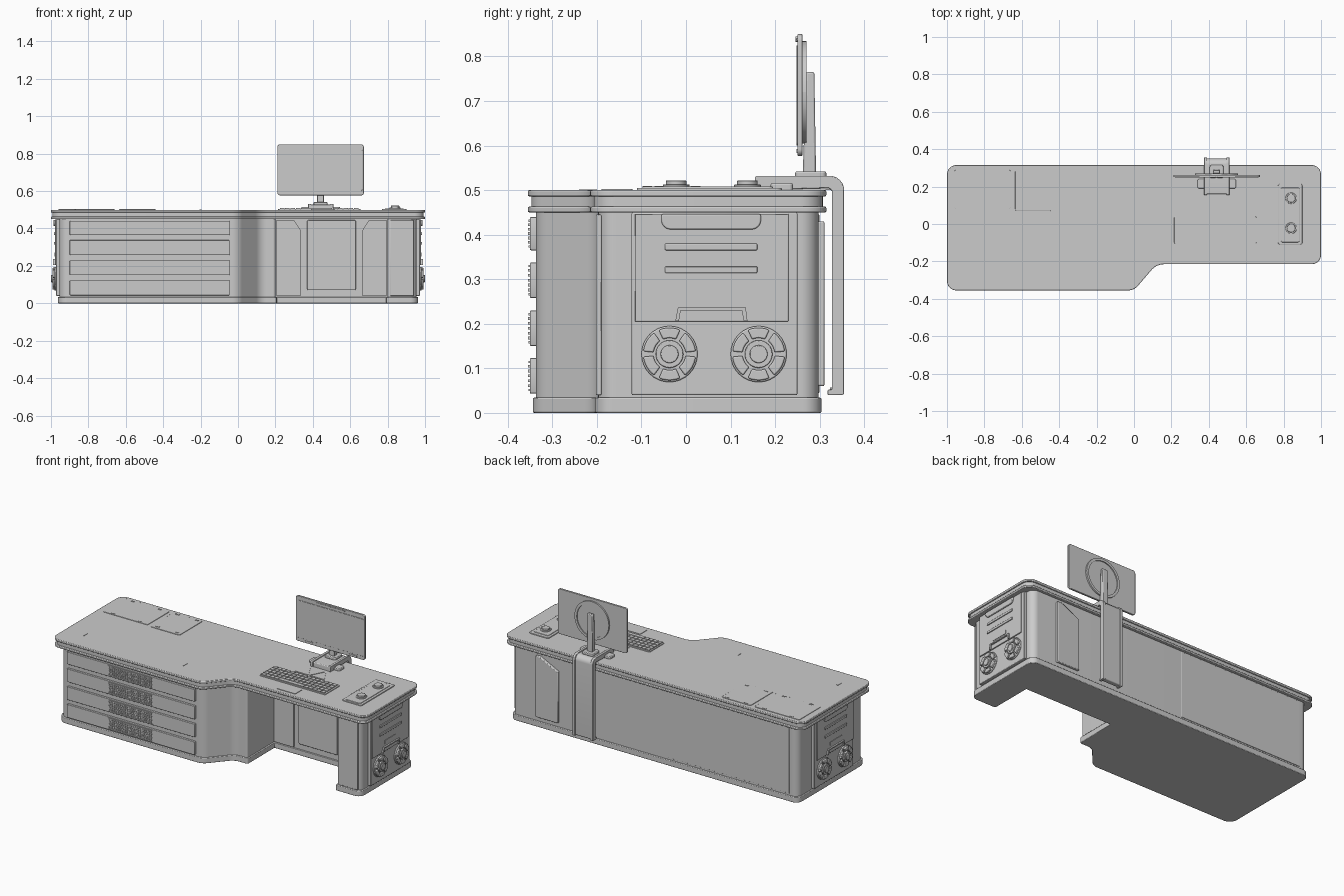
import bpy, bmesh, math
from mathutils import Vector

if "Cube" in bpy.data.objects:
    bpy.data.objects.remove(bpy.data.objects["Cube"])

AX = {'x': lambda u, v, w: (w, u, v), 'y': lambda u, v, w: (u, w, v), 'z': lambda u, v, w: (u, v, w)}


def rounded(pts, radii, seg=6):
    """Round the corners of a polygon with quadratic arcs."""
    if not isinstance(radii, (list, tuple)):
        radii = [radii] * len(pts)
    out, n = [], len(pts)
    for i, r in enumerate(radii):
        p = Vector(pts[i])
        if r == 0:
            out.append(tuple(p))
            continue
        da = (Vector(pts[i - 1]) - p).normalized()
        db = (Vector(pts[(i + 1) % n]) - p).normalized()
        half = da.angle(db) / 2
        c = p + (da + db).normalized() * r / math.sin(half)
        a, b = p + da * r / math.tan(half) - c, p + db * r / math.tan(half) - c
        for k in range(seg + 1):
            t = k / seg
            out.append(tuple(c + (a.lerp(b, t)).normalized() * r))
    return out


def rect(u0, u1, v0, v1):
    return [(u0, v0), (u1, v0), (u1, v1), (u0, v1)]


def circle(u, v, r, n=32):
    return [(u + r * math.cos(2 * math.pi * i / n), v + r * math.sin(2 * math.pi * i / n)) for i in range(n)]


def sector(u, v, r0, r1, a0, a1, n=6):
    arc = [a0 + (a1 - a0) * i / n for i in range(n + 1)]
    return [(u + r1 * math.cos(a), v + r1 * math.sin(a)) for a in arc] + \
           [(u + r0 * math.cos(a), v + r0 * math.sin(a)) for a in reversed(arc)]


def prisms(name, items, axis='z', bevel=0):
    """One object made of extruded outlines: items = [(outline, low, high), ...]."""
    bm = bmesh.new()
    for pts, w0, w1 in items:
        lo = [bm.verts.new(AX[axis](u, v, w0)) for u, v in pts]
        hi = [bm.verts.new(AX[axis](u, v, w1)) for u, v in pts]
        bm.faces.new(lo)
        bm.faces.new(hi)
        for i in range(len(pts)):
            j = (i + 1) % len(pts)
            bm.faces.new((lo[i], lo[j], hi[j], hi[i]))
    bmesh.ops.recalc_face_normals(bm, faces=bm.faces)
    for f in bm.faces:
        f.smooth = True
    for e in bm.edges:
        e.smooth = e.calc_face_angle(3.0) < math.radians(30)
    me = bpy.data.meshes.new(name)
    bm.to_mesh(me)
    bm.free()
    ob = bpy.data.objects.new(name, me)
    bpy.context.collection.objects.link(ob)
    if bevel:
        m = ob.modifiers.new("edge", 'BEVEL')
        m.width, m.segments, m.limit_method, m.angle_limit = bevel, 2, 'ANGLE', math.radians(50)
    return ob


# Desk top: two slabs with an inset band between them
def top_outline(d):
    p = [(-1 + d, -.355 + d), (0, -.355 + d), (.12, -.215 + d), (1 - d, -.215 + d), (1 - d, .315 - d), (-1 + d, .315 - d)]
    return rounded(p, [.05, .07, .09, .05, .05, .05], 8)


prisms("desk_top", [(top_outline(0), .486, .5)], bevel=.003)
prisms("desk_top_band", [(top_outline(.008), .46, .488)])
prisms("desk_top_lower", [(top_outline(0), .45, .463)], bevel=.003)


# Cabinet body with knee space, plus plinth
def body_outline(d):
    p = [(-.955 - d, -.337 - d), (0, -.337 - d), (.12, -.197 - d), (.2 + d, -.197 - d), (.2 + d, .06 - d),
         (.8 - d, .06 - d), (.8 - d, -.197 - d), (.955 + d, -.197 - d), (.955 + d, .297 + d), (-.955 - d, .297 + d)]
    return rounded(p, [.05, .07, .07, .012, 0, 0, .012, .04, .04, .04], 8)


prisms("cabinet_body", [(body_outline(0), .03, .452)])
prisms("plinth", [(body_outline(.007), 0, .034)], bevel=.003)

# Knee space panels
prisms("knee_panel", [(rounded(rect(.37, .63, .07, .445), .008), .048, .062)], 'y', .003)
prisms("knee_side_panels", [([(.205, .04), (.335, .04), (.335, .39), (.3, .445), (.205, .445)], .05, .062),
                            ([(.665, .04), (.795, .04), (.795, .445), (.7, .445), (.665, .39)], .05, .062)], 'y')
prisms("pod_front_panel", [(rect(.815, .94, .04, .445), -.202, -.19)], 'y', .002)

# Drawers with perforated grilles and pull slots
drawers, studs, pulls = [], [], []
for z0, z1 in ((.043, .123), (.15, .23), (.258, .338), (.365, .44)):
    drawers.append((rounded(rect(-.9, -.045, z0, z1), .004, 2), -.35, -.33))
    pulls.append((rect(-.62, -.33, z0 + .006, z0 + .011), -.354, -.345))
    pulls.append((rect(-.62, -.33, z1 - .011, z1 - .006), -.354, -.345))
    for r in range(5):
        for c in range(20):
            u = -.613 + c * .0145 + (r % 2) * .004
            v = z0 + .018 + r * (z1 - z0 - .036) / 4
            studs.append((rect(u - .004, u + .004, v - .003, v + .003), -.3545, -.345))
prisms("drawer_fronts", drawers, 'y', .002)
prisms("drawer_pulls", pulls, 'y')
prisms("drawer_grille_studs", studs, 'y')


# End panels with slots, handle and two vent wheels
def end_unit(side, s, dy):
    def add(name, outlines, x0, x1, bevel=0):
        items = [([(u + dy, v) for u, v in o], s * x0, s * x1) for o in outlines]
        prisms(side + "_" + name, items, 'x', bevel)

    add("end_panel", [rect(-.122, .25, .04, .45)], .94, .973, .003)
    add("upper_panel", [rect(-.115, .23, .205, .447)], .965, .979, .002)
    add("hood", [rounded([(-.055, .446), (-.055, .412), (.168, .412), (.168, .446)], [0, .02, .02, 0])], .97, .986, .003)
    add("slot_bars", [rect(-.047, .16, z, z + .015) for z in (.365, .314)], .97, .984, .002)
    add("label_plate", [rect(0, .107, .25, .272)], .97, .982)
    add("bracket", [[(-.024, .206), (-.016, .206), (-.012, .23), (.125, .23), (.13, .206), (.138, .206),
                     (.134, .237), (-.018, .237)]], .97, .988)
    for k, y in enumerate((-.037, .163)):
        wheel = f"vent_wheel_{k}_"
        add(wheel + "dish", [circle(y, .132, .063)], .965, .981, .003)
        add(wheel + "blades", [sector(y, .132, .036, .059, math.radians(60 * i + 6), math.radians(60 * i + 54))
                               for i in range(6)], .975, .991, .003)
        add(wheel + "hub", [circle(y, .132, .031)], .975, .993, .002)
        add(wheel + "cap", [circle(y, .132, .02)], .99, .999, .002)


end_unit("right", 1, 0)
end_unit("left", -1, -.085)

# Back panels
prisms("back_hatch", [([(.64, .06), (.79, .06), (.79, .43), (.76, .43), (.64, .37)], .29, .311)], 'y', .004)
prisms("back_cover", [(rect(-.9, -.08, .045, .445), .29, .2995)], 'y', .001)

# Inlays on the desk top
prisms("top_hatches", [(rounded(rect(-.96, -.66, .08, .29), .01), .495, .503),
                       (rounded(rect(-.635, -.44, .07, .29), .01), .495, .503)], bevel=.001)
prisms("hatch_latches", [(rect(x - .012, x + .012, y - .004, y + .004), .5, .505)
                         for x in (-.9, -.72, -.6, -.47) for y in (.09, .28)])
prisms("cable_slots", [(rounded(rect(x - .005, x + .005, -.24, -.2), .0045), .495, .502) for x in (-.87, -.2)])
prisms("triangle_inlays", [([(.34, .053), (.435, .053), (.388, .138)], .495, .5025),
                           ([(.395, .138), (.485, .138), (.44, .053)], .495, .5025),
                           ([(.445, .053), (.54, .053), (.492, .138)], .495, .5025)])

# Keyboard and touch pad
prisms("keyboard_base", [(rounded(rect(.215, .655, -.105, .04), .008), .498, .504)], bevel=.001)
prisms("keyboard_keys", [(rect(.224 + c * .0283, .248 + c * .0283, -.098 + r * .027, -.076 + r * .027), .503, .509)
                         for c in range(15) for r in range(5) if not (r == 0 and 4 <= c <= 9)]
       + [(rect(.3372, .503, -.098, -.076), .503, .509)])
prisms("touch_pad", [(rounded(rect(.39, .515, -.19, -.12), .006), .498, .503)])

# Knob console
prisms("console_plate", [(rounded(rect(.77, .9, -.11, .215), .012), .498, .505)], bevel=.002)
prisms("console_inner_plate", [(rounded(rect(.785, .885, -.098, .195), .01), .503, .508)], bevel=.002)
for i, y in enumerate((-.022, .138)):
    prisms(f"console_knob_{i}", [(circle(.84, y, .03), .505, .513), (circle(.84, y, .023), .51, .522)], bevel=.002)


# Clamp arm wrapping over the back edge
def clamp(d):
    p = [(.155 + d, .5), (.155 + d, .532 - d), (.355 - d, .532 - d), (.355 - d, .04 + d), (.318 + d, .04 + d),
         (.318 + d, .052 + d), (.328 + d, .052 + d), (.328 + d, .505 - d)]
    return rounded(p, [0, .005, .032, .006, 0, 0, 0, .01])


prisms("clamp_core", [(clamp(.005), .385, .5)], 'x')
prisms("clamp_rails", [(clamp(0), .375, .391), (clamp(0), .494, .51)], 'x', .002)
prisms("stand_foot", [(rounded(rect(.34, .545, .19, .24), .008), .498, .516)], bevel=.004)
prisms("stand_block", [(rounded(rect(.405, .478, .245, .315), .01), .525, .542)], bevel=.004)

# Monitor on its post
prisms("monitor_post", [([(.262, .535), (.292, .535), (.288, .765), (.27, .765)], .423, .459)], 'x', .004)
prisms("monitor_case", [(rounded(rect(.21, .673, .577, .85), .015), .25, .262)], 'y', .002)
prisms("monitor_screen", [(rounded(rect(.218, .665, .6, .825), .008), .2475, .255)], 'y', .001)
prisms("monitor_trim", [(rect(.35, .54, .836, .842), .2475, .255), (rect(.27, .33, .583, .592), .2475, .255),
                        (rect(.56, .62, .583, .592), .2475, .255), (circle(.441, .839, .006, 12), .246, .255)], 'y')
prisms("monitor_back_disc", [(circle(.441, .72, .1, 40), .26, .265)], 'y')
for i in range(2):
    prisms(f"monitor_back_ring_{i}", [(sector(.441, .72, .1, .115, math.pi * i, math.pi * (i + 1), 20), .26, .271)], 'y')
